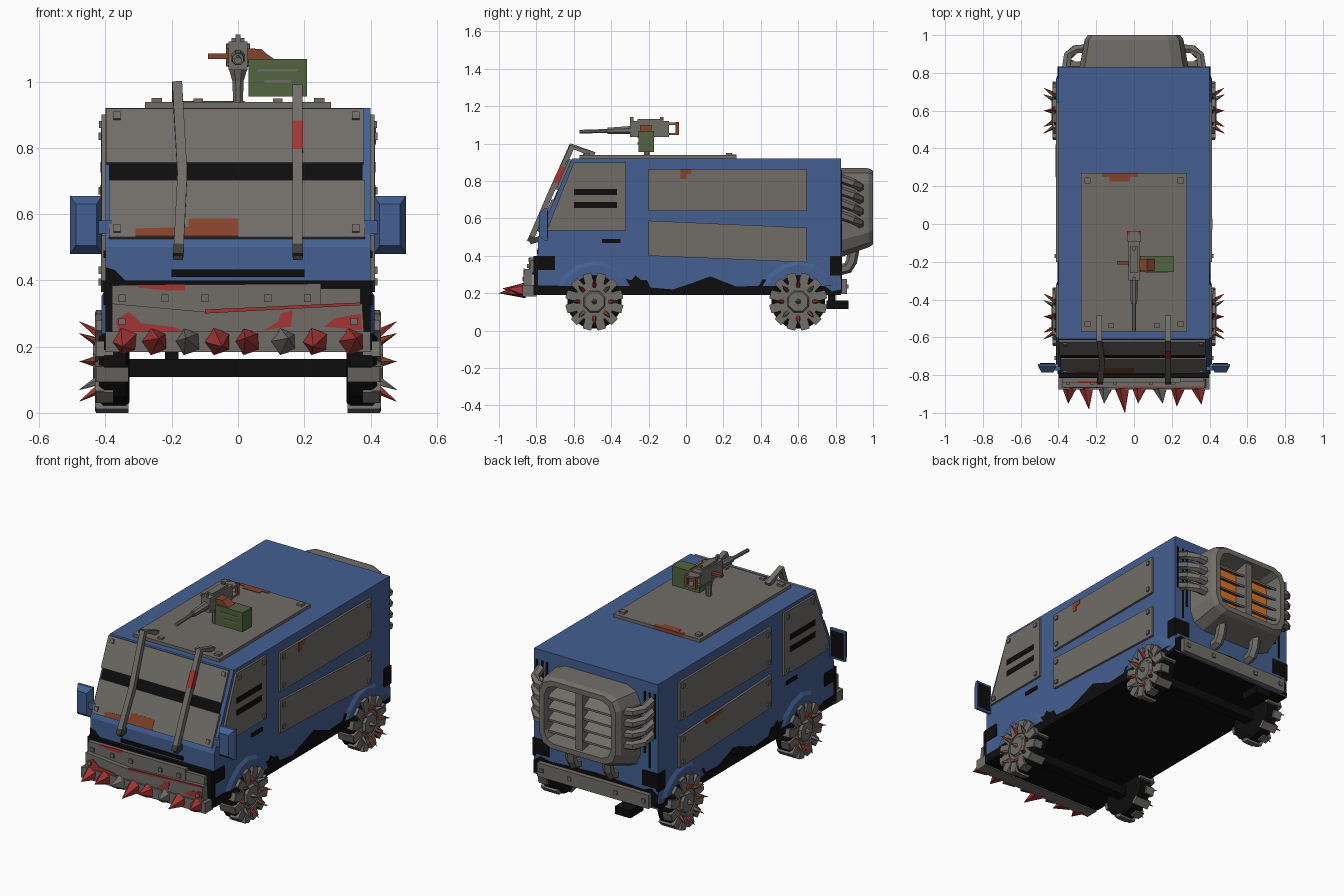
import bpy, bmesh, math
from mathutils import Vector as V

COLS = {"blue_paint": (.058, .115, .285), "steel_grey": (.165, .155, .14), "black": (.004, .004, .004),
        "blood_red": (.36, .035, .035), "rust": (.23, .055, .025), "army_green": (.085, .125, .05),
        "glow_orange": (.75, .17, .02), "dark_steel": (.05, .048, .045)}
MATS = {}
for k, c in COLS.items():
    MATS[k] = bpy.data.materials.new(k)
    MATS[k].diffuse_color = (*c, 1)
BLUE, GREY, BLACK, RED, RUST, GREEN, GLOW, DARK = COLS

def make(name, pieces, mirror=False):
    """Build one object from lofted pieces (rings, material)."""
    bm = bmesh.new()
    used = []
    for rings, mat in pieces:
        if mat not in used:
            used.append(mat)
        vs = [[bm.verts.new(p) for p in r] for r in rings]
        n = len(vs[0])
        fs = [bm.faces.new(vs[0]), bm.faces.new(vs[-1])]
        for a, b in zip(vs, vs[1:]):
            fs += [bm.faces.new((a[i], a[(i+1) % n], b[(i+1) % n], b[i])) for i in range(n)]
        for f in fs:
            f.material_index = used.index(mat)
    bmesh.ops.recalc_face_normals(bm, faces=bm.faces)
    me = bpy.data.meshes.new(name)
    bm.to_mesh(me)
    bm.free()
    for m in used:
        me.materials.append(MATS[m])
    ob = bpy.data.objects.new(name, me)
    bpy.context.collection.objects.link(ob)
    if mirror:
        ob.modifiers.new("mirror", 'MIRROR').use_mirror_merge = False
    return ob

def box(x0, x1, y0, y1, z0, z1, m):
    return [[(x, y0, z0), (x, y1, z0), (x, y1, z1), (x, y0, z1)] for x in (x0, x1)], m

def side(pts, x0, x1, m):              # (y, z) outline extruded in x
    return [[(x, y, z) for y, z in pts] for x in (x0, x1)], m

def slope(pts, a, b, m):               # (x, z) outline lying on the windscreen
    return [[(x, -.79 + (z-.5)*.4286 - .919*o, z + .394*o) for x, z in pts] for o in (a, b)], m

def rect(x0, x1, z0, z1):
    return [(x0, z0), (x1, z0), (x1, z1), (x0, z1)]

def ring(c, d, r, n):
    d = V(d).normalized()
    u = V((1, 0, 0)) if abs(d.x) < .9 else V((0, 1, 0))
    u = (u - d*u.dot(d)).normalized()
    w = d.cross(u)
    return [V(c) + r*(u*math.cos(t) + w*math.sin(t)) for t in [(i+.5)*math.tau/n for i in range(n)]]

def tube(pts, radii, n, m):
    pts = [V(p) for p in pts]
    if not isinstance(radii, list):
        radii = [radii]*len(pts)
    k = len(pts) - 1
    return [ring(p, pts[min(i+1, k)] - pts[max(i-1, 0)], radii[i], n) for i, p in enumerate(pts)], m

def rivets_side(pts, x):
    return [box(x, x+.009, y-.011, y+.011, z-.011, z+.011, GREY) for y, z in pts]

# Van body, black underside
body = make("body", [side([(-.79, .19), (-.79, .5), (-.61, .92), (.83, .92), (.83, .19)], -.4, .4, BLUE)])
body.data.materials.append(MATS[BLACK])
for p in body.data.polygons:
    if p.normal.z < -.5:
        p.material_index = 1

# Black lower grime and corner guards
grime = [(-.79, .19), (-.79, .24), (-.34, .24), (-.32, .275), (-.29, .27), (-.27, .295), (-.24, .27), (-.21, .27),
         (-.19, .23), (-.07, .22), (.02, .25), (.13, .29), (.27, .235), (.39, .24), (.41, .275),
         (.45, .27), (.48, .24), (.74, .24), (.78, .21), (.83, .22), (.83, .19)]
make("lower_grime", [side(grime, .4, .404, BLACK), box(.39, .406, -.795, -.7, .325, .4, BLACK),
                     box(.39, .406, .77, .834, .295, .4, BLACK), box(.4, .406, -.45, -.35, .468, .49, BLACK)], True)

# Wheel arch flares
for nm, yc in (("front", -.49), ("rear", .6)):
    arc = [(-.2, .24), (-.17, .29), (-.09, .35), (0, .372), (.09, .35), (.17, .29), (.2, .24)]
    make(nm + "_wheel_arches", [([[(.4, yc+a, z) for a, z in arc],
                                  [(.412, yc+a*.85, .22+(z-.22)*.87) for a, z in arc]], BLUE)], True)

# Windscreen armour with viewing slit
make("windscreen_armour", [
    slope(rect(-.39, .375, .69, .76), 0, .004, BLACK),
    slope(rect(-.398, .378, .75, .913), 0, .014, GREY), slope(rect(-.39, .383, .525, .697), 0, .014, GREY),
    slope([(-.31, .527), (0, .527), (0, .58), (-.15, .58), (-.15, .555), (-.31, .55)], .013, .016, RUST)]
    + [slope(rect(x-.011, x+.011, z-.011, z+.011), .013, .022, GREY) for x in (-.365, .355) for z in (.55, .89)])

# Bars over the windscreen
def bar(x, bend, top):
    p = [V((x, -.835, .475)), V((x+bend, -.73, .72)), V((x-bend*.3, -.61, top)), V((x-bend*.3, -.49, .94))]
    e = p[0].lerp(p[1], .12)
    out = [tube([p[0], e], .022, 4, DARK), tube([e] + p[1:], .021, 4, GREY), tube([p[0], p[0]+V((0, .05, .015))], .02, 4, DARK)]
    if x > 0:
        out.append(tube([p[1].lerp(p[2], .27), p[1].lerp(p[2], .6)], .023, 4, RED))
    return out
make("windscreen_bars", bar(-.18, .012, .99) + bar(.18, 0, .98))

# Side armour: cab plates with slits, two panels per side
cab = [(-.745, .535), (-.32, .535), (-.32, .9), (-.6, .9)]
make("cab_side_armour", [side(cab, .4, .412, GREY), side(rect(-.6, -.37, .725, .757), .41, .415, BLACK),
                         side(rect(-.6, -.37, .655, .687), .41, .415, BLACK)]
     + rivets_side([(-.71, .56), (-.35, .56), (-.35, .87), (-.58, .87)], .411), True)
make("side_panels", [side(rect(-.2, .645, .64, .865), .4, .413, GREY),
                     side([(-.2, .4), (.645, .365), (.645, .55), (-.2, .588)], .4, .413, GREY)]
     + rivets_side([(y, z) for y in (-.17, .615) for z in (.67, .835)]
                   + [(-.17, .43), (-.17, .555), (.615, .395), (.615, .525)], .412), True)
make("side_rust", [side([(-.03, .865), (-.03, .81), (0, .81), (0, .835), (.03, .84), (.03, .865)], .412, .416, RUST),
                   side([(.25, .565), (.28, .54), (.4, .53), (.42, .558)], -.416, -.412, RUST)])

# Roof plate
make("roof_plate", [box(-.28, .28, -.57, .27, .91, .938, GREY),
                    box(-.17, .02, .25, .271, .92, .941, RUST), box(-.13, -.02, .225, .255, .93, .941, RUST)]
     + [box(x-.016, x+.016, y-.016, y+.016, .93, .95, GREY) for x in (-.245, .245) for y in (-.53, .23)]
     + [box(x-.014, x+.014, -.55, -.525, .93, .948, GREY) for x in (-.12, .12)])

# Mirrors
def mir(y, i):
    return [(x, y, z) for x, z in rect(.41+i*.7, .507-i*.7, .48+i, .655-i)]
make("wing_mirrors", [([mir(-.785, .025), mir(-.755, 0), mir(-.74, 0)], BLUE),
                      ([mir(-.741, .012), mir(-.737, .012)], BLACK),
                      box(.38, .43, -.775, -.755, .54, .58, BLUE)], True)

# Front bumper: backing, riveted plates, blood splashes
def front(pts, y0, y1, m):
    return [[(x, y, z) for x, z in pts] for y in (y0, y1)], m
make("front_bumper", [
    box(-.4, .4, -.815, -.78, .19, .4, BLACK), box(-.2, .2, -.796, -.78, .41, .432, BLACK),
    front([(-.4, .4), (-.4, .44), (-.37, .43), (-.34, .4)], -.795, -.78, BLACK),
    front([(-.38, .3), (.25, .31), (.25, .39), (-.38, .385)], -.84, -.81, GREY),
    front([(.24, .31), (.37, .31), (.37, .375), (.24, .375)], -.835, -.81, GREY),
    front([(-.38, .245), (.38, .245), (.375, .33), (-.1, .305), (-.38, .33)], -.865, -.82, GREY),
    box(-.4, .4, -.875, -.8, .183, .245, GREY),
    front([(-.22, .37), (-.16, .37), (-.16, .389), (-.3, .387), (-.3, .378)], -.842, -.83, RED),
    front([(-.36, .247), (-.16, .247), (-.2, .26), (-.29, .27), (-.33, .305), (-.37, .28)], -.868, -.86, RED),
    front([(.08, .25), (.16, .26), (.165, .31), (.13, .3), (.12, .275)], -.868, -.86, RED),
    front([(.26, .26), (.375, .25), (.37, .3), (.29, .285)], -.868, -.86, RED),
    front([(-.1, .3), (.37, .325), (.37, .333), (-.1, .312)], -.87, -.86, RED)]
    + [box(x-.011, x+.011, -.85, -.83, .335, .357, GREY) for x in (-.35, -.22, -.1, .09, .21)]
    + [box(x-.011, x+.011, -.875, -.86, .265, .287, GREY) for x in (-.35, .35)])

# Ram spikes
spikes = [(-.34, -.95, RED), (-.25, -.98, RED), (-.15, -.95, GREY), (-.06, -1, RED),
          (.03, -.95, RED), (.14, -.95, GREY), (.235, -.965, RED), (.345, -.955, RED)]
make("ram_spikes", [tube([(x, -.865, .215), (x+(.012 if i % 2 else -.008), y, .225 if i % 3 else .2)],
                         [.043, .001], 5, m) for i, (x, y, m) in enumerate(spikes)])

# Wheels: tyre, bolted tread plates, hub and spikes
def wheel(yc):
    zc, R = .155, .155
    def pt(x, r, t):
        return V((x, yc + r*math.cos(t), zc + r*math.sin(t)))
    def block(x0, x1, r0, r1, t, h, m):
        s = V((0, -math.sin(t), math.cos(t)))*h
        return [[pt(x0, r, t)-s, pt(x1, r, t)-s, pt(x1, r, t)+s, pt(x0, r, t)+s] for r in (r0, r1)], m
    out = [tube([(.328, yc, zc), (.338, yc, zc), (.408, yc, zc), (.42, yc, zc)], [.125, .146, .146, .13], 20, BLACK),
           tube([(.41, yc, zc), (.424, yc, zc)], [.115, .11], 12, GREY),
           tube([(.42, yc, zc), (.437, yc, zc)], [.065, .055], 8, GREY)]
    for i in range(12):
        t = math.tau*(i+.5)/12
        out += [block(.405, .431, .075, .15, t, .024, GREY),
                block(.375 if i % 2 else .33, .429, .138, .1545, t, .022, GREY)]
    for i in range(8):
        t = math.tau*i/8
        out.append(tube([pt(.425, .085, t), pt(.478, .12, t)], [.014, .001], 5, (RUST, GREY, RED, RUST)[i % 4]))
    out.append(tube([pt(.43, 0, 0), pt(.475, 0, 0)], [.018, .001], 5, GREY))
    return out
for nm, yc in (("front", -.49), ("rear", .6)):
    make(nm + "_wheels", wheel(yc), True)
    make(nm + "_axle", [box(-.34, .34, yc-.03, yc+.03, .108, .162, BLACK)])

# Roof gun on its post
make("roof_gun", [
    tube([(0, -.21, .93), (0, -.21, 1.0), (0, -.21, 1.05)], [.016, .018, .034], 8, GREY),
    box(-.028, .028, -.3, -.09, 1.035, 1.12, GREY), box(-.02, .02, -.26, -.12, 1.115, 1.132, GREY),
    box(-.007, .007, -.3, -.28, 1.11, 1.142, GREY), box(-.007, .007, -.14, -.12, 1.12, 1.142, GREY),
    tube([(0, -.29, 1.072), (0, -.42, 1.068)], [.024, .018], 8, GREY),
    tube([(0, -.42, 1.068), (0, -.57, 1.063)], .011, 8, GREY),
    box(-.09, -.025, -.215, -.195, 1.068, 1.084, RUST),
    box(-.035, .035, -.095, -.04, 1.045, 1.057, GREY), box(-.035, .035, -.095, -.04, 1.1, 1.112, GREY)]
    + [box(x-.008, x+.008, -.055, -.038, 1.045, 1.115, RUST) for x in (-.028, .028)])
make("ammo_box", [box(.032, .208, -.255, -.17, .955, 1.068, GREEN), box(.08, .16, -.258, -.25, .995, 1.005, GREY),
                  box(.06, .18, -.258, -.25, 1.03, 1.038, GREY),
                  front([(.025, 1.06), (.12, 1.06), (.085, 1.085), (.07, 1.098), (.025, 1.1)], -.245, -.185, RUST)])

# Rear engine nozzle with slatted opening
def oct_ring(y, w, z0, z1, c):
    return [(x, y, z) for x, z in [(-w+c, z0), (w-c, z0), (w-c*.3, z0+c*.3), (w, z0+c), (w, z1-c), (w-c*.3, z1-c*.3),
                                   (w-c, z1), (-w+c, z1), (-w+c*.3, z1-c*.3), (-w, z1-c), (-w, z0+c), (-w+c*.3, z0+c*.3)]]
make("engine_nozzle", [
    ([oct_ring(.82, .29, .39, .87, .09), oct_ring(.975, .262, .445, .868, .08), oct_ring(1, .245, .46, .855, .075),
      oct_ring(1, .215, .49, .825, .06), oct_ring(.9, .195, .51, .805, .05)], GREY),
    ([oct_ring(.899, .195, .51, .805, .05), oct_ring(.903, .195, .51, .805, .05)], GLOW),
    box(-.022, .022, .9, .985, .49, .825, GREY)]
    + [side([(.902, z+.03), (.975, z-.012), (.975, z), (.902, z+.045)], -.205, .205, GREY) for z in (.55, .615, .68, .745)])

# Exhaust pipes around the nozzle
make("nozzle_pipes", [tube([(.25, .93, z), (.31, .925, z+.005), (.35, .89, z+.025), (.36, .82, z+.05)],
                           [.025, .025, .025, .025], 6, GREY) for z in (.765, .7, .635, .57)]
     + [tube([(.12, .9, .45), (.12, .885, .37), (.12, .865, .335), (.12, .82, .325)], .03, 6, GREY)], True)

# Rear bumper, tail pipe box and rear grime
make("rear_bumper", [box(-.36, .36, .82, .86, .195, .275, GREY)]
     + [box(x-.011, x+.011, .855, .868, .225, .247, GREY) for x in (-.33, -.15, .15, .33)])
make("tail_pipe", [box(-.25, -.15, .75, .87, .115, .16, BLACK), box(-.22, -.18, .76, .8, .15, .2, BLACK)])
make("rear_grime", [front([(0, .2), (.4, .2), (.4, .27), (.36, .3), (.3, .285), (0, .3)], .829, .833, BLACK),
                    front(rect(.3, .405, .31, .4), .829, .834, BLACK)]
     + [front(rect(x, x+.012, z, .86), .829, .833, BLACK) for x, z in ((.31, .5), (.34, .42), (.375, .6))], True)
